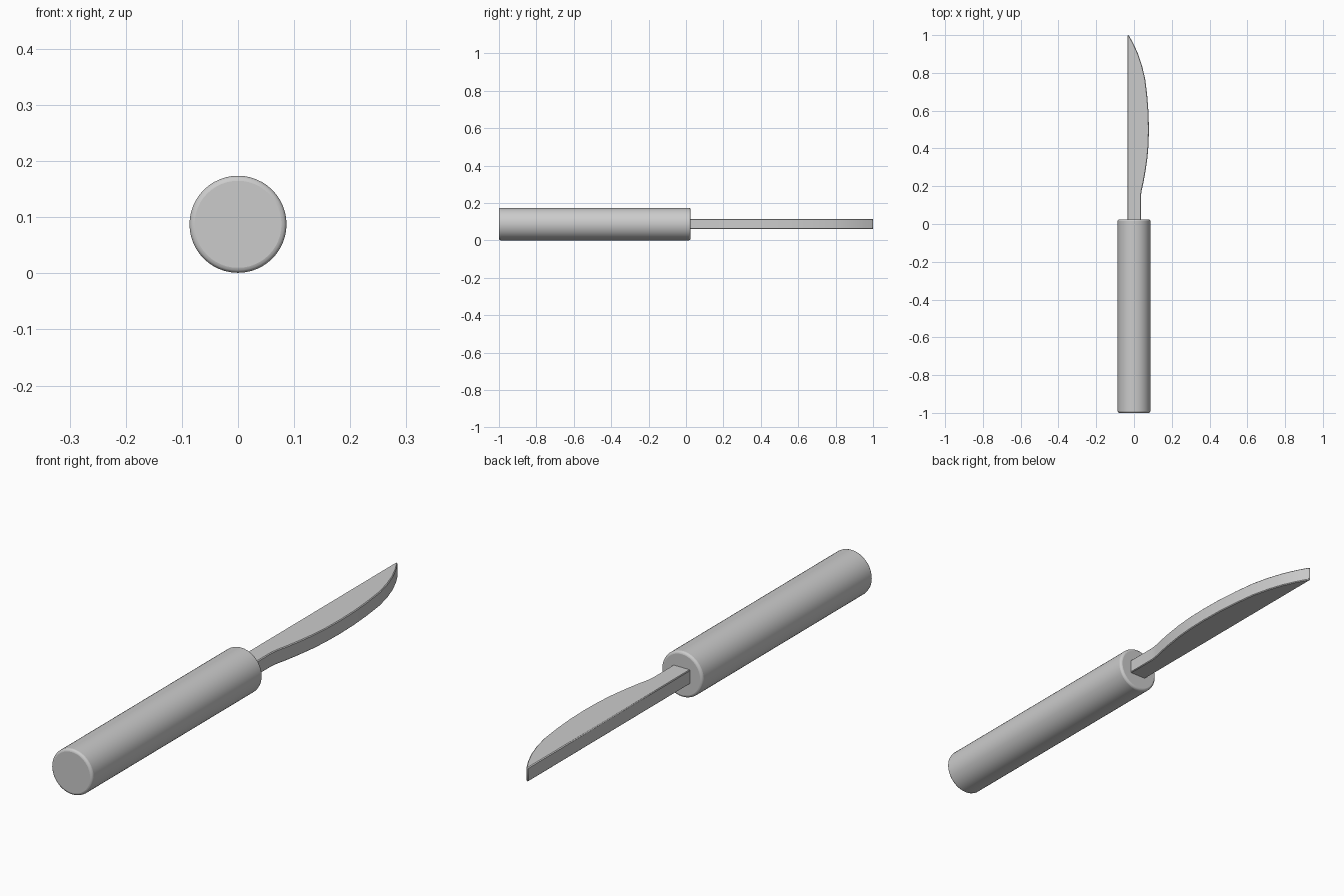
import bpy, bmesh, math

if "Cube" in bpy.data.objects:
    bpy.data.objects.remove(bpy.data.objects["Cube"])

grey = bpy.data.materials.new("plain grey")
grey.diffuse_color = (0.6, 0.6, 0.6, 1)
grey.use_nodes = True
grey.node_tree.nodes["Principled BSDF"].inputs["Base Color"].default_value = grey.diffuse_color


def finish(name, bm, bevel, segments):
    bmesh.ops.recalc_face_normals(bm, faces=bm.faces)
    mesh = bpy.data.meshes.new(name)
    bm.to_mesh(mesh)
    bm.free()
    mesh.materials.append(grey)
    obj = bpy.data.objects.new(name, mesh)
    bpy.context.collection.objects.link(obj)
    mod = obj.modifiers.new("soft edges", "BEVEL")
    mod.width, mod.segments = bevel, segments
    mod.limit_method, mod.angle_limit = "ANGLE", math.radians(50)
    bpy.ops.object.select_all(action="DESELECT")
    obj.select_set(True)
    bpy.context.view_layer.objects.active = obj
    bpy.ops.object.shade_smooth_by_angle(angle=math.radians(35))
    return obj


def prism(outline, to_3d, low, high):
    """Extrude a closed 2D outline between two levels."""
    bm = bmesh.new()
    rings = [[bm.verts.new(to_3d(a, b, t)) for a, b in outline] for t in (low, high)]
    n = len(outline)
    for ring in rings:
        bm.faces.new(ring)
    for i in range(n):
        j = (i + 1) % n
        bm.faces.new((rings[0][i], rings[0][j], rings[1][j], rings[1][i]))
    return bm


# Round handle lying along y
R = 0.0865
circle = [(R * math.cos(math.tau * i / 48), R * math.sin(math.tau * i / 48) + 0.0875)
          for i in range(48)]
finish("handle", prism(circle, lambda x, z, y: (x, y, z), -1.0, 0.025), 0.009, 3)

# Flat blade: straight spine, narrow neck, curved belly running to the tip
belly = [(0.037, -0.03), (0.037, 0.15), (0.041, 0.18), (0.05, 0.22), (0.061, 0.28),
         (0.071, 0.35), (0.077, 0.42), (0.079, 0.50), (0.077, 0.59), (0.07, 0.68),
         (0.059, 0.77), (0.042, 0.84), (0.022, 0.90), (-0.003, 0.955), (-0.028, 1.0)]
spine = [(-0.035, 1.0), (-0.035, -0.03)]
finish("blade", prism(belly + spine, lambda x, y, z: (x, y, z), 0.061, 0.115), 0.003, 1)
